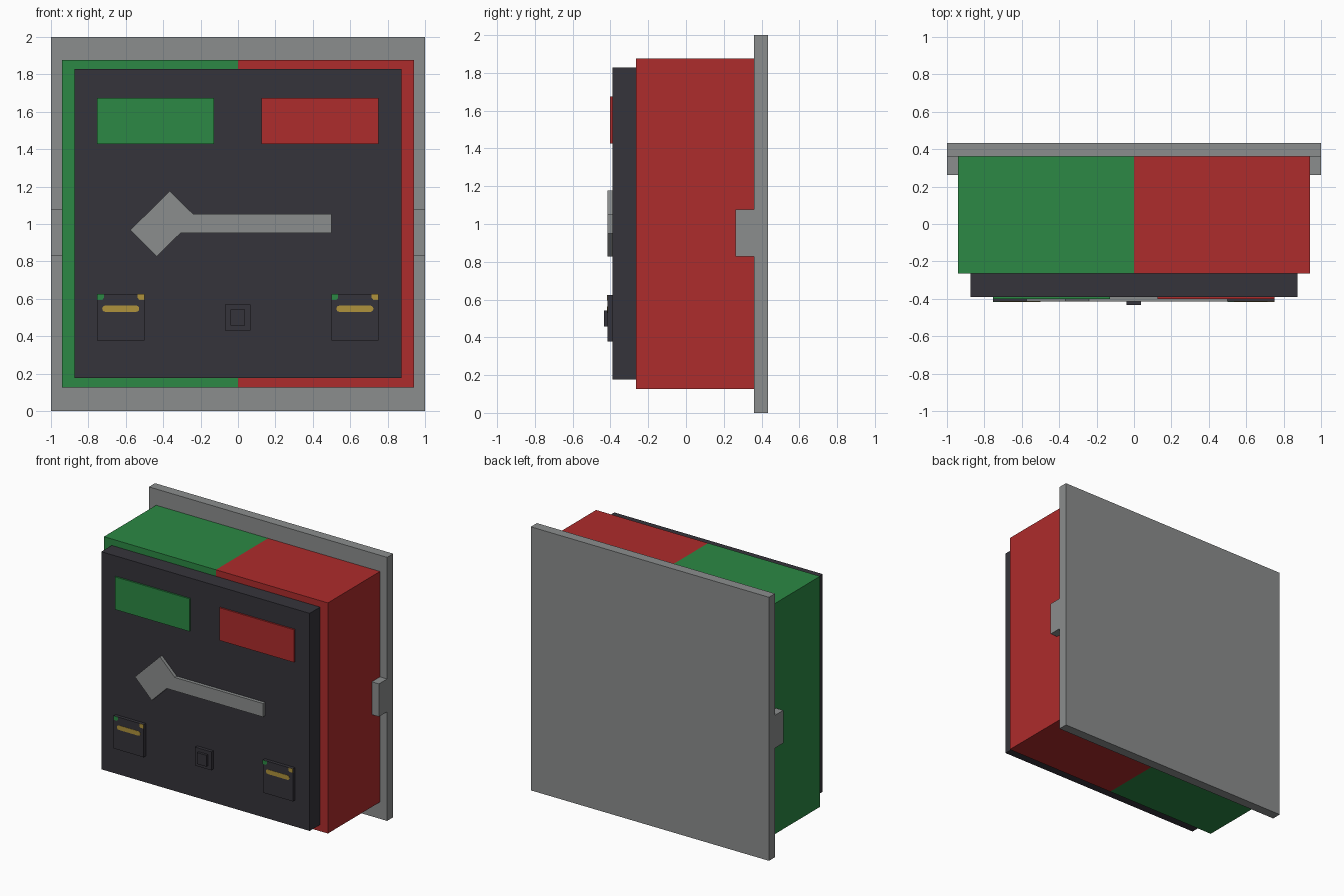
import bpy
import bmesh
import math

cube = bpy.data.objects.get("Cube")
if cube:
    bpy.data.objects.remove(cube, do_unlink=True)


def material(name, r, g, b):
    m = bpy.data.materials.new(name)
    m.use_nodes = True
    m.diffuse_color = (r, g, b, 1)
    for node in m.node_tree.nodes:
        if node.type == 'BSDF_PRINCIPLED':
            node.inputs["Base Color"].default_value = (r, g, b, 1)
    return m


grey = material("grey metal", 0.26, 0.27, 0.27)
dark = material("dark plastic", 0.036, 0.034, 0.043)
green = material("green", 0.025, 0.25, 0.058)
red = material("red", 0.42, 0.025, 0.025)
yellow = material("yellow brass", 0.43, 0.29, 0.045)


def finish(name, bm, *mats):
    mesh = bpy.data.meshes.new(name)
    bmesh.ops.recalc_face_normals(bm, faces=bm.faces)
    bm.to_mesh(mesh)
    bm.free()
    for m in mats:
        mesh.materials.append(m)
    ob = bpy.data.objects.new(name, mesh)
    bpy.context.collection.objects.link(ob)
    return ob


def plate(name, points, front, back, mat):
    """Extrude an (x, z) outline from front to back along y."""
    bm = bmesh.new()
    face = bm.faces.new([bm.verts.new((x, front, z)) for x, z in points])
    ext = bmesh.ops.extrude_face_region(bm, geom=[face])
    verts = [v for v in ext["geom"] if isinstance(v, bmesh.types.BMVert)]
    bmesh.ops.translate(bm, verts=verts, vec=(0, back - front, 0))
    return finish(name, bm, mat)


def block(name, x0, x1, z0, z1, front, back, mat):
    return plate(name, [(x0, z0), (x1, z0), (x1, z1), (x0, z1)], front, back, mat)


PANEL = -0.39   # front face of the dark panel
RAISED = -0.415  # front face of raised fittings

# Housing: backing plate, two-colour body, front panel
block("backing_plate", -1, 1, 0, 2, 0.36, 0.433, grey)
body = block("body", -0.94, 0.94, 0.127, 1.877, -0.265, 0.36, green)
body.data.materials.append(red)
bm = bmesh.new()
bm.from_mesh(body.data)
bmesh.ops.bisect_plane(bm, geom=bm.verts[:] + bm.edges[:] + bm.faces[:],
                       plane_co=(0, 0, 0), plane_no=(1, 0, 0))
for f in bm.faces:
    f.material_index = int(f.calc_center_median().x > 0)
bm.to_mesh(body.data)
bm.free()
block("front_panel", -0.875, 0.875, 0.177, 1.828, PANEL, -0.265, dark)

# Side tabs
for side, x0, x1 in (("right", -1, -0.94), ("left", 0.94, 1)):
    block(side + "_tab", x0, x1, 0.828, 1.077, 0.262, 0.36, grey)

# Indicator windows
block("green_window", -0.753, -0.127, 1.427, 1.675, -0.402, PANEL, green)
block("red_window", 0.125, 0.751, 1.427, 1.675, -0.402, PANEL, red)

# Lever with angled square head
plate("lever", [(-0.365, 1.177), (-0.24, 1.053), (0.5, 1.053), (0.5, 0.951),
                (-0.308, 0.951), (-0.434, 0.827), (-0.575, 0.968)],
      RAISED, PANEL, grey)

# Push button
block("button_base", -0.07, 0.066, 0.43, 0.57, RAISED, PANEL, dark)
block("button", -0.041, 0.037, 0.457, 0.543, -0.433, RAISED, dark)

# Card readers, each with a brass slot and two corner lights
for side, x in (("right", -0.627), ("left", 0.625)):
    block(side + "_reader", x - 0.126, x + 0.126, 0.377, 0.625, RAISED, PANEL, dark)
    slot = []
    for end in (1, -1):
        for i in range(7):
            a = -math.pi / 2 + i * math.pi / 6
            slot.append((x + end * (0.082 + 0.017 * math.cos(a)),
                         0.547 + end * 0.017 * math.sin(a)))
    plate(side + "_slot", slot, RAISED - 0.002, RAISED, yellow)
    for label, s, mat in (("green", -1, green), ("yellow", 1, yellow)):
        edge, inner, cut = x + s * 0.126, x + s * 0.09, x + s * 0.098
        plate(f"{side}_{label}_light",
              [(edge, 0.625), (inner, 0.625), (inner, 0.605), (cut, 0.595), (edge, 0.595)],
              RAISED - 0.002, RAISED, mat)
